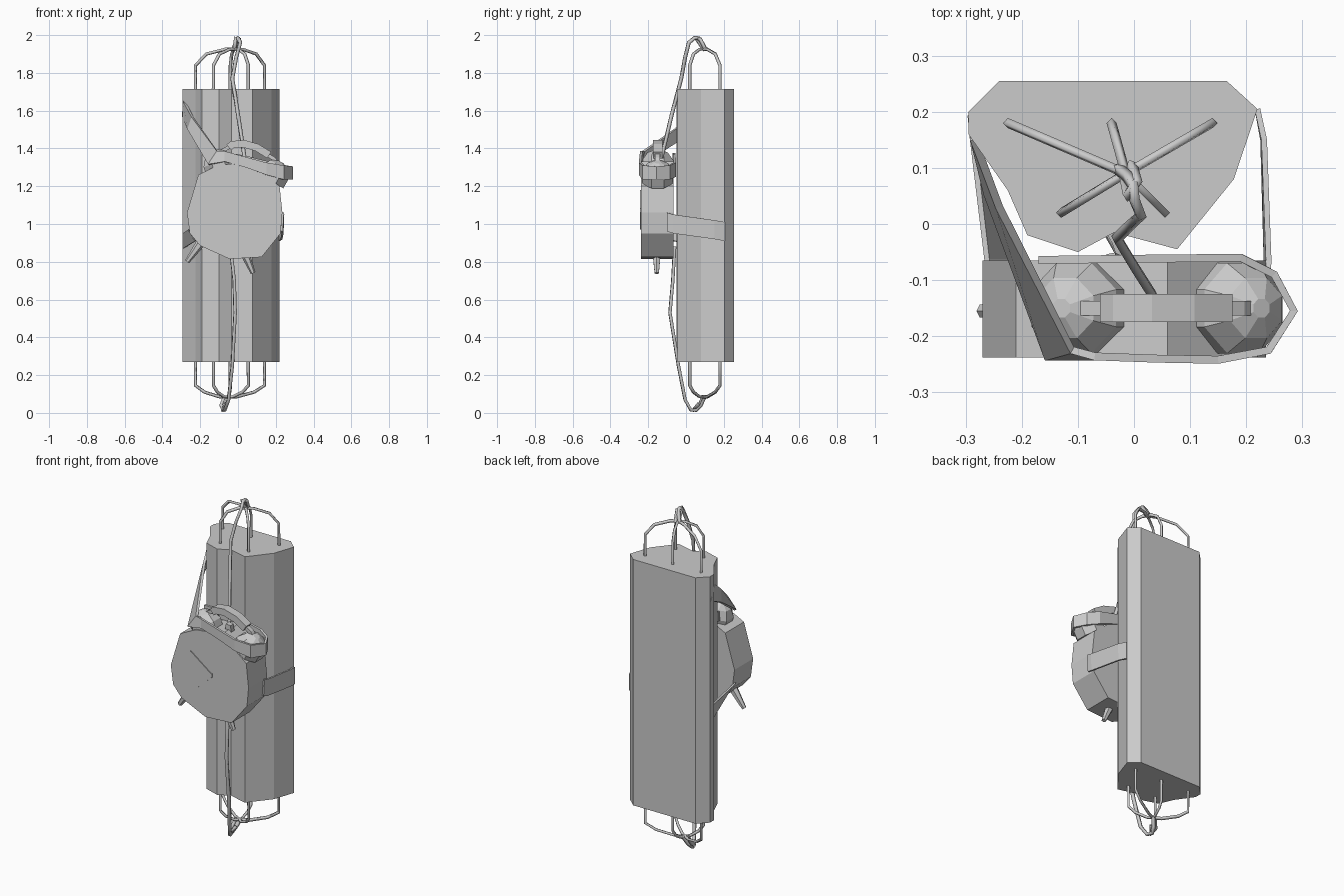
import bpy, bmesh, math
from mathutils import Vector

if "Cube" in bpy.data.objects:
    bpy.data.objects.remove(bpy.data.objects["Cube"])


def make(name, bm):
    bmesh.ops.recalc_face_normals(bm, faces=bm.faces[:])
    me = bpy.data.meshes.new(name)
    bm.to_mesh(me)
    bm.free()
    ob = bpy.data.objects.new(name, me)
    bpy.context.collection.objects.link(ob)
    return ob


def prism(name, outline, direction):
    """Extrude a closed 3D outline along a vector."""
    bm = bmesh.new()
    f = bm.faces.new([bm.verts.new(p) for p in outline])
    r = bmesh.ops.extrude_face_region(bm, geom=[f])
    new = [v for v in r["geom"] if isinstance(v, bmesh.types.BMVert)]
    bmesh.ops.translate(bm, verts=new, vec=direction)
    if not f.is_valid or len(f.link_loops if hasattr(f, "link_loops") else f.loops) == 0 or len(bm.faces) < len(outline) + 2:
        bm.faces.new([v for v in bm.verts if v not in new][:len(outline)])
    return make(name, bm)


def strap(name, pairs, thickness):
    """Band through pairs of edge points, given thickness."""
    bm = bmesh.new()
    rows = [(bm.verts.new(a), bm.verts.new(b)) for a, b in pairs]
    for (a, b), (c, d) in zip(rows, rows[1:]):
        bm.faces.new((a, b, d, c))
    ob = make(name, bm)
    m = ob.modifiers.new("thickness", "SOLIDIFY")
    m.thickness, m.offset = thickness, 0
    return ob


def loft(name, base, axis, rings, sides):
    """Stack of (radius, height) rings along an axis."""
    bm = bmesh.new()
    q = Vector(axis).to_track_quat("Z", "Y")
    prev = None
    for r, h in rings:
        ring = []
        for i in range(sides):
            a = math.tau * (i + 0.5) / sides
            ring.append(bm.verts.new(Vector(base) + q @ Vector((r * math.cos(a), r * math.sin(a), h))))
        if prev:
            for i in range(sides):
                j = (i + 1) % sides
                bm.faces.new((prev[i], prev[j], ring[j], ring[i]))
        else:
            bm.faces.new(ring[::-1])
        prev = ring
    bm.faces.new(prev)
    return make(name, bm)


def wire(name, pts, radius=0.009):
    """Four-sided tube along a path."""
    cu = bpy.data.curves.new(name, "CURVE")
    cu.dimensions = "3D"
    cu.bevel_depth, cu.bevel_resolution, cu.use_fill_caps = radius, 0, True
    sp = cu.splines.new("POLY")
    sp.points.add(len(pts) - 1)
    for p, co in zip(sp.points, pts):
        p.co = (*co, 1)
    ob = bpy.data.objects.new(name, cu)
    bpy.context.collection.objects.link(ob)
    bpy.ops.object.select_all(action="DESELECT")
    ob.select_set(True)
    bpy.context.view_layer.objects.active = ob
    bpy.ops.object.convert(target="MESH")


# Main bundle: one faceted prism
body = [(-.24, .255), (.165, .255), (.22, .205), (.178, .08), (.077, -.045), (-.035, -.015),
        (-.10, -.05), (-.19, -.02), (-.225, .06), (-.295, .16), (-.295, .2)]
prism("bundle_body", [(x, y, .27) for x, y in body], (0, 0, 1.445))

# Clock drum
face = [(-.27, 1.06), (-.21, 1.26), (-.11, 1.31), (.06, 1.33), (.22, 1.20), (.235, 1.06),
        (.225, .95), (.125, .825), (-.045, .815), (-.2, .885), (-.255, .95)]
prism("clock_case", [(x, -.238, z) for x, z in face], (0, .173, 0))

# Clock hands
for name, tip, w in (("long_hand", (-.14, 1.18), .011), ("short_hand", (-.10, .97), .013)):
    c = Vector((-.01, 1.07))
    t = Vector(tip)
    d = (t - c).normalized()
    n = Vector((-d.y, d.x)) * w
    s = c - d * .015
    prism(name, [(p.x, -.243, p.y) for p in (s, c + n, t, c - n)], (0, .008, 0))

# Clock legs
for i, (a, b) in enumerate((((-.19, .91), (-.27, .80)), ((.03, .86), (.08, .74)))):
    start = Vector((a[0], -.155, a[1]))
    d = Vector((b[0], -.155, b[1])) - start
    loft("clock_leg_%d" % i, start, d, [(.026, 0), (.013, d.length)], 6)

# Bells
dome = [(.087, -.03), (.087, .02), (.058, .065), (.018, .085)]
loft("left_bell", (-.10, -.15, 1.31), (-.35, 0, .94), dome, 8)
loft("right_bell", (.185, -.15, 1.255), (.5, 0, .87), dome, 8)

# Handle and striker
arc = [(-.048, 1.405), (-.03, 1.42), (.03, 1.425), (.10, 1.405), (.165, 1.365)]
strap("handle_grip", [((x, -.175, z), (x, -.125, z)) for x, z in arc], .04)
for name, pts in (("handle_left", [(-.10, 1.36), (-.09, 1.385), (-.04, 1.41)]),
                  ("handle_right", [(.15, 1.37), (.19, 1.345), (.215, 1.31)])):
    strap(name, [((x, -.163, z), (x, -.137, z)) for x, z in pts], .02)
prism("bell_striker", [(.035, -.17, 1.32), (.075, -.17, 1.315), (.07, -.17, 1.355), (.04, -.17, 1.36)], (0, .03, 0))

# Upper band: from the bundle, round both bells
loop = [(-.07, -.236, 1.385, 1.33), (.04, -.24, 1.355, 1.30), (.15, -.242, 1.325, 1.26), (.24, -.225, 1.31, 1.235),
        (.285, -.155, 1.305, 1.235), (.25, -.09, 1.31, 1.235), (.19, -.06, 1.325, 1.25),
        (.0, -.062, 1.37, 1.32), (-.17, -.064, 1.375, 1.32)]
strap("upper_band", [((-.285, .15, 1.65), (-.29, .195, 1.57)), ((-.24, .03, 1.565), (-.262, .055, 1.50)),
                     ((-.11, -.225, 1.385), (-.155, -.238, 1.315))]
      + [((x, y, a), (x, y, b)) for x, y, a, b in loop], .014)

# Lower bands holding the clock sides
strap("right_band", [((.22, .205, 1.01), (.22, .205, .91)), ((.232, .15, 1.02), (.23, .15, .92)),
                     ((.24, -.065, 1.05), (.236, -.065, .95)), ((.238, -.1, 1.06), (.232, -.1, .96))], .01)
strap("left_band", [((-.29, .17, .95), (-.29, .17, .87)), ((-.262, -.065, .97), (-.225, -.065, .91)),
                    ((-.258, -.09, .975), (-.22, -.09, .92))], .01)

# Wires at both ends, gathered at a hub
ends = [(-.225, .18), (-.04, .18), (.14, .18), (-.13, .02), (.055, .02)]
for tag, z0, up, hub in (("top", 1.70, 1, Vector((-.015, .09, 1.925))),
                         ("bottom", .285, -1, Vector((-.055, .09, .085)))):
    for i, (x, y) in enumerate(ends):
        foot = Vector((x, y, z0))
        mid = foot.lerp(hub, .28)
        mid.z = hub.z - up * .025
        knee = foot.copy()
        knee.z = z0 + up * .14
        near = foot.lerp(hub, .75)
        near.z = hub.z
        wire("%s_wire_%d" % (tag, i), [foot, knee, mid, near, hub])

# Twisted leads running to the clock
wire("top_lead", [(-.03, .10, 1.92), (-.012, .085, 1.96), (-.002, .07, 1.985), (.0, .045, 1.985), (.012, .015, 1.96),
                  (-.01, -.005, 1.88), (-.03, -.025, 1.77), (0, -.075, 1.58), (.035, -.13, 1.35)], .011)
wire("top_twist", [(-.005, .105, 1.92), (.005, .075, 1.98), (-.012, .05, 1.985), (-.018, .09, 1.93)], .011)
wire("bottom_lead", [(-.05, .10, .085), (-.07, .08, .04), (-.08, .055, .014), (-.07, .025, .016), (-.05, -.005, .07),
                     (-.03, -.04, .25), (-.015, -.085, .53), (-.02, -.07, .7), (-.04, -.06, .88)], .011)
wire("bottom_twist", [(-.07, .09, .09), (-.09, .07, .04), (-.082, .04, .014), (-.06, .07, .05)], .011)
